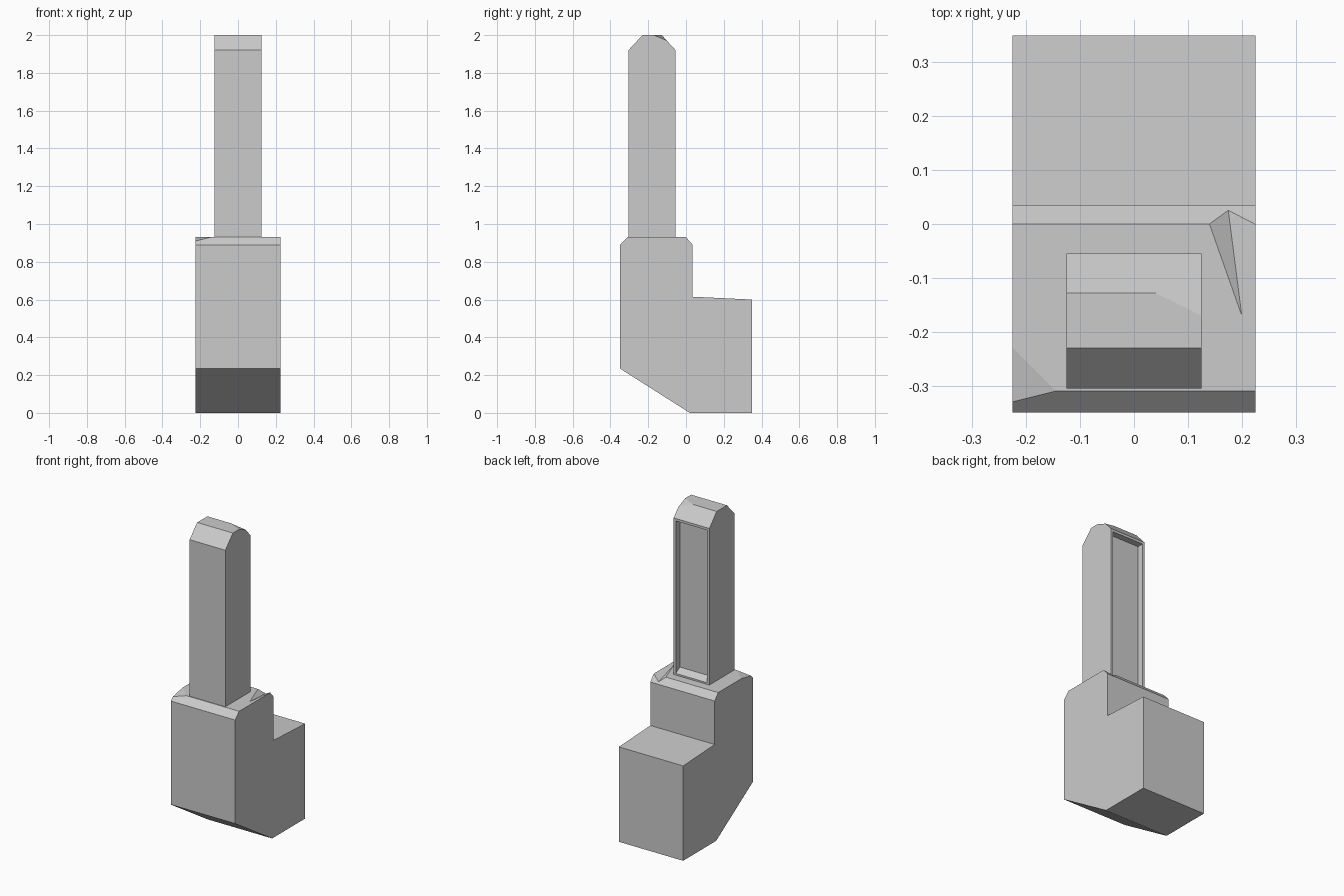
import bpy, bmesh
from mathutils import Vector

if "Cube" in bpy.data.objects:
    bpy.data.objects.remove(bpy.data.objects["Cube"])


def prism(profile, half):
    """Solid from a side outline of (y, z) points, extruded across x."""
    bm = bmesh.new()
    face = bm.faces.new([bm.verts.new((-half, y, z)) for y, z in profile])
    ext = bmesh.ops.extrude_face_region(bm, geom=[face])
    moved = [g for g in ext["geom"] if isinstance(g, bmesh.types.BMVert)]
    bmesh.ops.translate(bm, verts=moved, vec=(2 * half, 0, 0))
    bmesh.ops.recalc_face_normals(bm, faces=bm.faces[:])
    return bm


def chip(bm, a, b, c):
    """Slice off the corner above the plane through three points."""
    a, b, c = Vector(a), Vector(b), Vector(c)
    n = (b - a).cross(c - a).normalized()
    if n.z < 0:
        n = -n
    geom = bm.verts[:] + bm.edges[:] + bm.faces[:]
    bmesh.ops.bisect_plane(bm, geom=geom, plane_co=a, plane_no=n, clear_outer=True)
    bmesh.ops.holes_fill(bm, edges=[e for e in bm.edges if e.is_boundary])
    bmesh.ops.recalc_face_normals(bm, faces=bm.faces[:])


def make(name, bm):
    mesh = bpy.data.meshes.new(name)
    bm.to_mesh(mesh)
    bm.free()
    obj = bpy.data.objects.new(name, mesh)
    bpy.context.collection.objects.link(obj)
    return obj


# Stepped base block with chipped front left corner
bm = prism([(0.02, 0), (0.35, 0), (0.35, 0.6), (0.035, 0.615), (0.035, 0.89),
            (0, 0.93), (-0.31, 0.93), (-0.35, 0.89), (-0.35, 0.235)], 0.225)
chip(bm, (-0.225, -0.23, 0.93), (-0.145, -0.31, 0.93), (-0.225, -0.33, 0.91))
base = make("base_block", bm)

# V-shaped crack in the rear right edge of the base
P, Q = Vector((0.14, 0, 0.93)), Vector((0.224, 0, 0.93))
R, S = Vector((0.2, -0.17, 0.93)), Vector((0.175, 0.025, 0.901))
bm = bmesh.new()
for co in (R + 1.4 * (S - R), S + 1.4 * (R - S), S + 2 * (P - S), S + 2 * (Q - S)):
    bm.verts.new(co)
bmesh.ops.convex_hull(bm, input=bm.verts[:])
bmesh.ops.recalc_face_normals(bm, faces=bm.faces[:])
cutter = make("crack_cutter", bm)
cutter.hide_render = True
cutter.hide_set(True)
mod = base.modifiers.new("crack", 'BOOLEAN')
mod.operation = 'DIFFERENCE'
mod.solver = 'EXACT'
mod.object = cutter

# Upright post with chamfered top and chipped rear right corner
bm = prism([(-0.055, 0.925), (-0.055, 1.92), (-0.128, 2), (-0.23, 2),
            (-0.305, 1.92), (-0.305, 0.925)], 0.125)
chip(bm, (0.04, -0.128, 2), (0.125, -0.17, 2), (0.125, -0.103, 1.972))

# Recessed rear panel with a sloping sill
back = max(bm.faces, key=lambda f: f.normal.y * f.calc_area())
bmesh.ops.inset_region(bm, faces=[back], thickness=0.022)
panel = bmesh.ops.extrude_discrete_faces(bm, faces=[back])["faces"][0]
for v in panel.verts:
    v.co.y -= 0.04
    if v.co.z < 1.2:
        v.co.z += 0.025
make("upright_post", bm)
